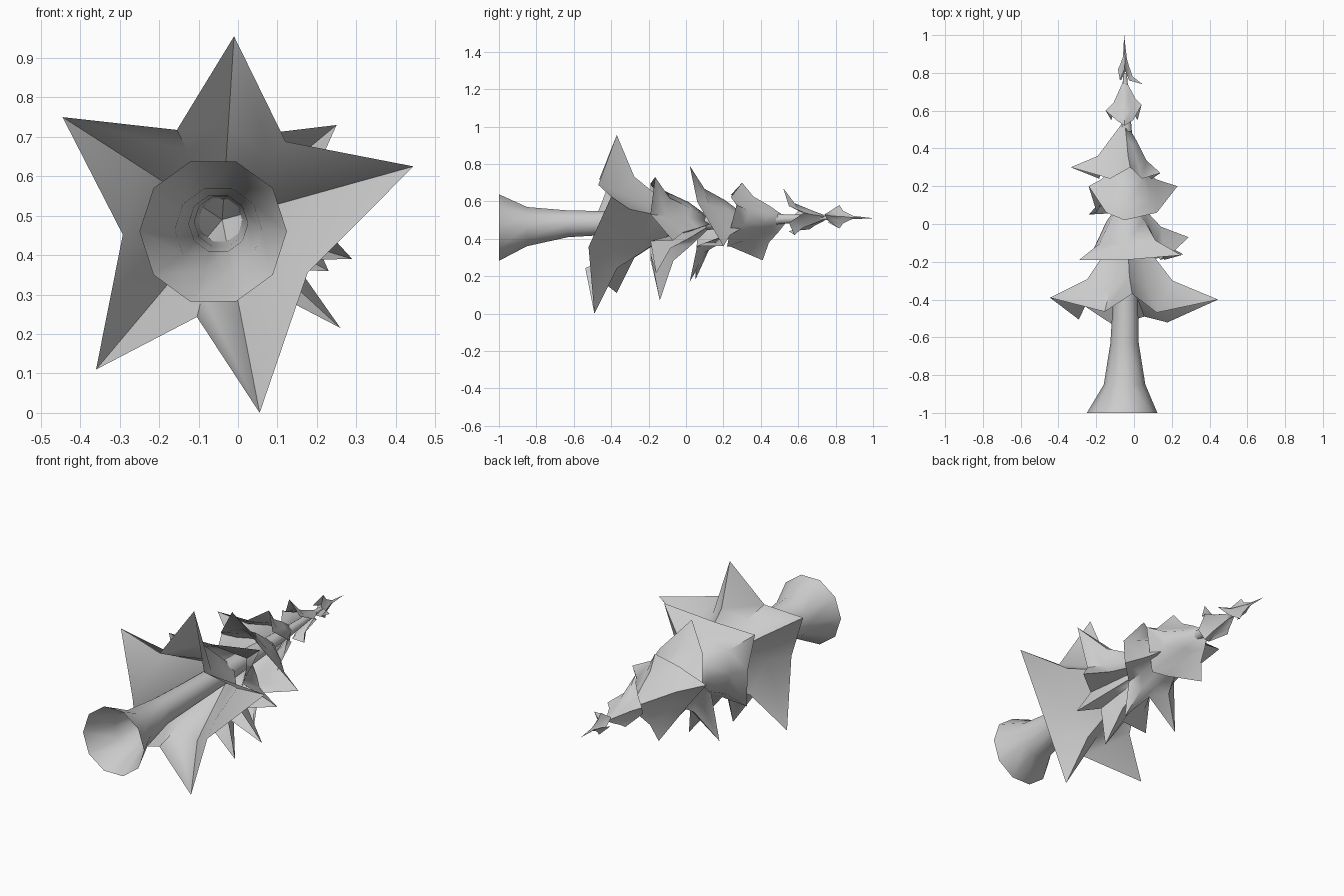
import bpy, bmesh, math
from mathutils import Vector

if "Cube" in bpy.data.objects:
    bpy.data.objects.remove(bpy.data.objects["Cube"])


def finish(name, bm, angle):
    bmesh.ops.recalc_face_normals(bm, faces=bm.faces)
    me = bpy.data.meshes.new(name)
    bm.to_mesh(me)
    bm.free()
    ob = bpy.data.objects.new(name, me)
    bpy.context.collection.objects.link(ob)
    bpy.ops.object.select_all(action='DESELECT')
    ob.select_set(True)
    bpy.context.view_layer.objects.active = ob
    bpy.ops.object.shade_smooth_by_angle(angle=math.radians(angle))
    return ob


def skin(bm, rings):
    for a, b in zip(rings, rings[1:]):
        n = len(a)
        for i in range(n):
            j = (i + 1) % n
            bm.faces.new((a[i], a[j], b[j], b[i]))


# Trunk: open flared tube lying along y; (y, x, z, radius)
def trunk():
    bm = bmesh.new()
    rings = []
    for y, x, z, r in [(-1, -.063, .46, .187), (-.85, -.05, .465, .11),
                       (-.63, -.05, .48, .075), (-.4, -.045, .485, .066),
                       (0, -.045, .49, .055), (.5, -.04, .505, .028),
                       (.8, -.048, .515, .01)]:
        rings.append([bm.verts.new((x + r * math.cos(k * math.tau / 10), y,
                                    z + r * math.sin(k * math.tau / 10)))
                      for k in range(10)])
    skin(bm, rings)
    bm.faces.new(rings[-1])
    finish("trunk", bm, 50)


# Branch tier: open star-shaped skirt hanging from a point on the trunk.
# fat = body width halfway down, tilt = how far the lower side hangs back
def tier(name, apex, tips, notch_r, notch_y, fat=.45, tilt=0):
    bm = bmesh.new()
    top = Vector(apex)
    ang = lambda p: math.atan2(p[2] - apex[2], p[0] - apex[0])
    tips = sorted(tips, key=ang)
    rim = []
    for i, p in enumerate(tips):
        a, b = ang(p), ang(tips[(i + 1) % len(tips)])
        m = a + ((b - a) % math.tau) / 2
        rim.append((Vector(p), True))
        rim.append((Vector((apex[0] + notch_r * math.cos(m),
                            notch_y + tilt * (math.sin(m) - 1) / 2,
                            apex[2] + notch_r * math.sin(m))), False))
    apex_v = bm.verts.new(top)
    rings = []
    for t, f in [(.42, fat), (.76, (fat + 1.06) / 2)]:
        ring = []
        for p, is_tip in rim:
            d = Vector((p.x - top.x, 0, p.z - top.z))
            r = notch_r * f
            if is_tip:
                r = r * .95 + max(0, d.length - notch_r) * (.1 if t < .5 else .27)
            d = d.normalized() * r
            ring.append(bm.verts.new((top.x + d.x, top.y + (p.y - top.y) * t, top.z + d.z)))
        rings.append(ring)
    rings.append([bm.verts.new(p) for p, _ in rim])
    for i in range(len(rim)):
        bm.faces.new((apex_v, rings[0][i], rings[0][(i + 1) % len(rim)]))
    skin(bm, rings)
    finish(name, bm, 60)


trunk()
tier("branch_tier_1", (-.04, .02, .49),
     [(-.01, -.37, .955), (.445, -.40, .625), (.055, -.49, 0),
      (-.36, -.37, .11), (-.445, -.39, .75)], .255, -.46, .47, .08)
tier("branch_tier_2", (-.04, .16, .49),
     [(.25, -.165, .73), (.29, -.07, .39), (.26, -.16, .215), (.08, -.14, .07),
      (-.24, -.19, .28), (-.29, -.19, .69)], .205, -.19, .52)
tier("branch_tier_3", (-.03, .35, .5),
     [(-.05, .02, .79), (.23, .2, .36), (.08, .02, .17),
      (-.24, .05, .18), (-.24, .2, .55)], .18, .06, .55)
tier("branch_tier_4", (-.05, .55, .505),
     [(-.335, .3, .61), (-.02, .3, .7), (.14, .27, .58),
      (-.12, .41, .285), (.06, .22, .36)], .15, .24, .48)
tier("branch_tier_5", (-.05, .77, .515),
     [(-.05, .52, .67), (-.15, .6, .55), (.04, .63, .54),
      (0, .58, .42), (-.09, .66, .45)], .075, .55)
tier("branch_tier_6", (-.048, .91, .515),
     [(.045, .74, .53), (-.085, .82, .51), (-.05, .82, .58), (-.04, .82, .455)],
     .035, .76)

# Thin spike at the top of the tree
bm = bmesh.new()
tip = bm.verts.new((-.052, 1, .51))
base = [bm.verts.new((-.048 + .012 * math.cos(k * math.tau / 4), .86,
                      .515 + .012 * math.sin(k * math.tau / 4))) for k in range(4)]
for k in range(4):
    bm.faces.new((base[k], base[(k + 1) % 4], tip))
finish("top_spike", bm, 60)
